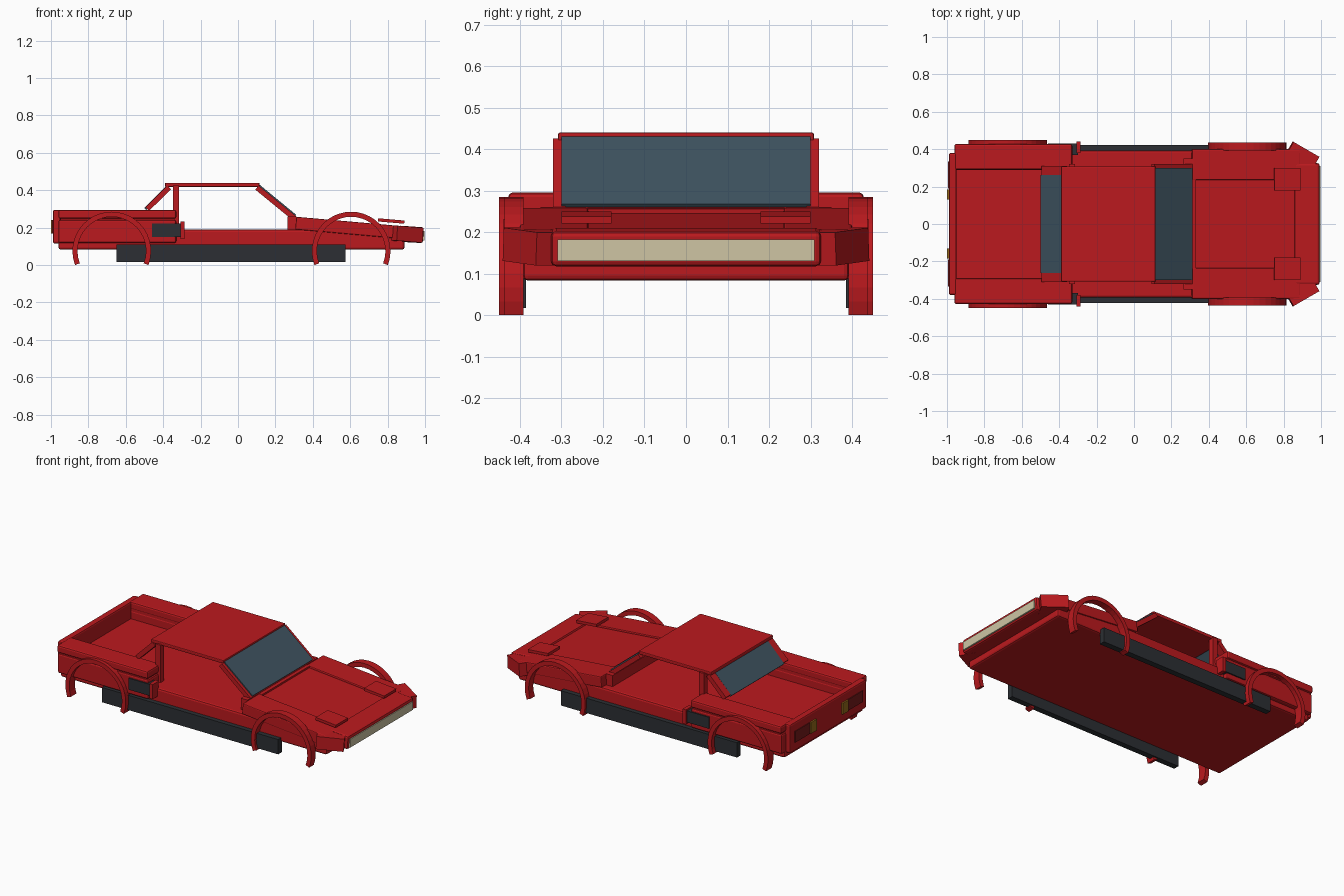
import bpy, bmesh, math
from mathutils import Matrix, Vector

if "Cube" in bpy.data.objects:
    bpy.data.objects.remove(bpy.data.objects["Cube"], do_unlink=True)


def material(name, r, g, b):
    mat = bpy.data.materials.new(name)
    mat.use_nodes = True
    mat.diffuse_color = (r, g, b, 1)
    mat.node_tree.nodes["Principled BSDF"].inputs["Base Color"].default_value = (r, g, b, 1)
    return mat


RED = material("red_paint", 0.5, 0.01, 0.013)
DARK = material("dark_trim", 0.025, 0.028, 0.033)
GLASS = material("tinted_glass", 0.05, 0.09, 0.12)
CREAM = material("headlight_cream", 0.62, 0.56, 0.37)
AMBER = material("amber_lens", 0.3, 0.14, 0.01)
LENS = material("tail_lens", 0.18, 0.01, 0.01)


def finish(name, bm, mat, bevel=0):
    bmesh.ops.recalc_face_normals(bm, faces=bm.faces)
    mesh = bpy.data.meshes.new(name)
    bm.to_mesh(mesh)
    bm.free()
    mesh.materials.append(mat)
    obj = bpy.data.objects.new(name, mesh)
    bpy.context.collection.objects.link(obj)
    if bevel:
        mod = obj.modifiers.new("Bevel", 'BEVEL')
        mod.width = bevel
        mod.segments = 2


def block(name, center, size, mat=RED, bevel=0, pitch=0, yaw=0):
    bm = bmesh.new()
    bmesh.ops.create_cube(bm, size=1)
    turn = Matrix.Rotation(yaw, 4, 'Z') @ Matrix.Rotation(pitch, 4, 'Y')
    bm.transform(Matrix.Translation(center) @ turn @ Matrix.Diagonal((*size, 1)))
    finish(name, bm, mat, bevel)


def box(name, x, z, y, mat=RED, bevel=0):
    """Upright block given by its extents."""
    spans = (x, y, z)
    block(name, [(a + b) / 2 for a, b in spans], [b - a for a, b in spans], mat, bevel)


def slab(name, start, end, thick, y, mat=RED, bevel=0):
    """Block sloping between two (x, z) points, its top edge on the line."""
    a, b = Vector(start), Vector(end)
    d = b - a
    pitch = -math.atan2(d.y, d.x)
    down = Vector((d.y, -d.x)).normalized() * thick / 2
    mid = (a + b) / 2 + down
    block(name, (mid.x, (y[0] + y[1]) / 2, mid.y),
          (d.length, y[1] - y[0], thick), mat, bevel, pitch)


def both(maker, name, *args, y, **kw):
    """Make a part on the +y side and its twin on the -y side."""
    maker("near_" + name, *args, y=(-y[1], -y[0]), **kw)
    maker("far_" + name, *args, y=y, **kw)


def arch(name, x, y):
    """Flat wheel arch lip swept just past a half circle."""
    outer, inner, hub, steps = 0.21, 0.183, 0.075, 24
    low = -math.asin(hub / outer)
    bm = bmesh.new()
    rings = []
    for i in range(steps + 1):
        t = low + (math.pi - 2 * low) * i / steps
        c, s = math.cos(t), math.sin(t)
        rings.append([bm.verts.new((x + r * c, w, hub + r * s))
                      for r, w in ((inner, y[0]), (outer, y[0]), (outer, y[1]), (inner, y[1]))])
    for p, q in zip(rings, rings[1:]):
        for k in range(4):
            n = (k + 1) % 4
            bm.faces.new((p[k], p[n], q[n], q[k]))
    bm.faces.new(rings[0])
    bm.faces.new(rings[-1])
    finish(name, bm, RED)


# Lower body and side skirts
box("lower_body", (-0.96, 0.89), (0.083, 0.19), (-0.393, 0.393), bevel=0.012)
both(box, "side_skirt", (-0.65, 0.575), (0.017, 0.11), y=(0.385, 0.422), mat=DARK)

# Rear bed sides, tailgate and side intakes
both(box, "bed_rail", (-0.96, -0.33), (0.248, 0.295), y=(0.29, 0.428), bevel=0.01)
both(box, "bed_side", (-0.96, -0.33), (0.118, 0.242), y=(0.29, 0.422), bevel=0.01)
both(box, "bed_seam", (-0.95, -0.34), (0.2, 0.27), y=(0.292, 0.415))
box("tailgate", (-0.99, -0.948), (0.115, 0.295), (-0.38, 0.38), bevel=0.01)
both(box, "intake", (-0.46, -0.3), (0.15, 0.222), y=(0.37, 0.43), mat=DARK)
both(box, "intake_flange", (-0.308, -0.285), (0.14, 0.232), y=(0.38, 0.44))

# Tail lights
both(box, "tail_lens", (-0.995, -0.98), (0.17, 0.24), y=(0.19, 0.335), mat=LENS)
both(box, "amber_lens", (-1.0, -0.98), (0.17, 0.24), y=(0.13, 0.185), mat=AMBER)

# Cabin frame and glass
box("roof", (-0.39, 0.115), (0.418, 0.44), (-0.308, 0.308), bevel=0.005)
both(box, "middle_pillar", (-0.348, -0.315), (0.18, 0.425), y=(0.285, 0.32))
both(slab, "front_pillar", (0.11, 0.425), (0.312, 0.26), 0.028, y=(0.29, 0.32))
slab("windshield", (0.115, 0.43), (0.312, 0.268), 0.015, (-0.3, 0.3), GLASS)
both(slab, "rear_pillar", (-0.495, 0.31), (-0.378, 0.425), 0.028, y=(0.26, 0.31))
slab("rear_window", (-0.5, 0.305), (-0.385, 0.42), 0.015, (-0.262, 0.262), GLASS)
box("cowl", (0.265, 0.312), (0.18, 0.26), (-0.35, 0.35))

# Sloping hood with a slightly sunken centre panel
both(slab, "front_fender", (0.312, 0.258), (0.89, 0.207), 0.068, y=(0.235, 0.4), bevel=0.006)
slab("hood_panel", (0.312, 0.246), (0.88, 0.196), 0.056, (-0.237, 0.237))
slab("hood_rear_edge", (0.312, 0.258), (0.332, 0.256), 0.06, (-0.237, 0.237))
both(slab, "headlight_cover", (0.75, 0.25), (0.89, 0.238), 0.017, y=(0.18, 0.3))

# Nose with angled corners and a light strip
block("nose", (0.923, 0, 0.164), (0.136, 0.65, 0.085), bevel=0.012, pitch=math.radians(4))
for side, label in ((-1, "near"), (1, "far")):
    block(label + "_nose_corner", (0.895, side * 0.357, 0.165), (0.16, 0.1, 0.08),
          pitch=math.radians(4), yaw=-side * math.radians(30))
box("headlight_strip", (0.97, 0.998), (0.13, 0.182), (-0.31, 0.31), CREAM)

# Wheel arches
both(arch, "rear_arch", -0.675, y=(0.395, 0.45))
both(arch, "front_arch", 0.605, y=(0.392, 0.437))
